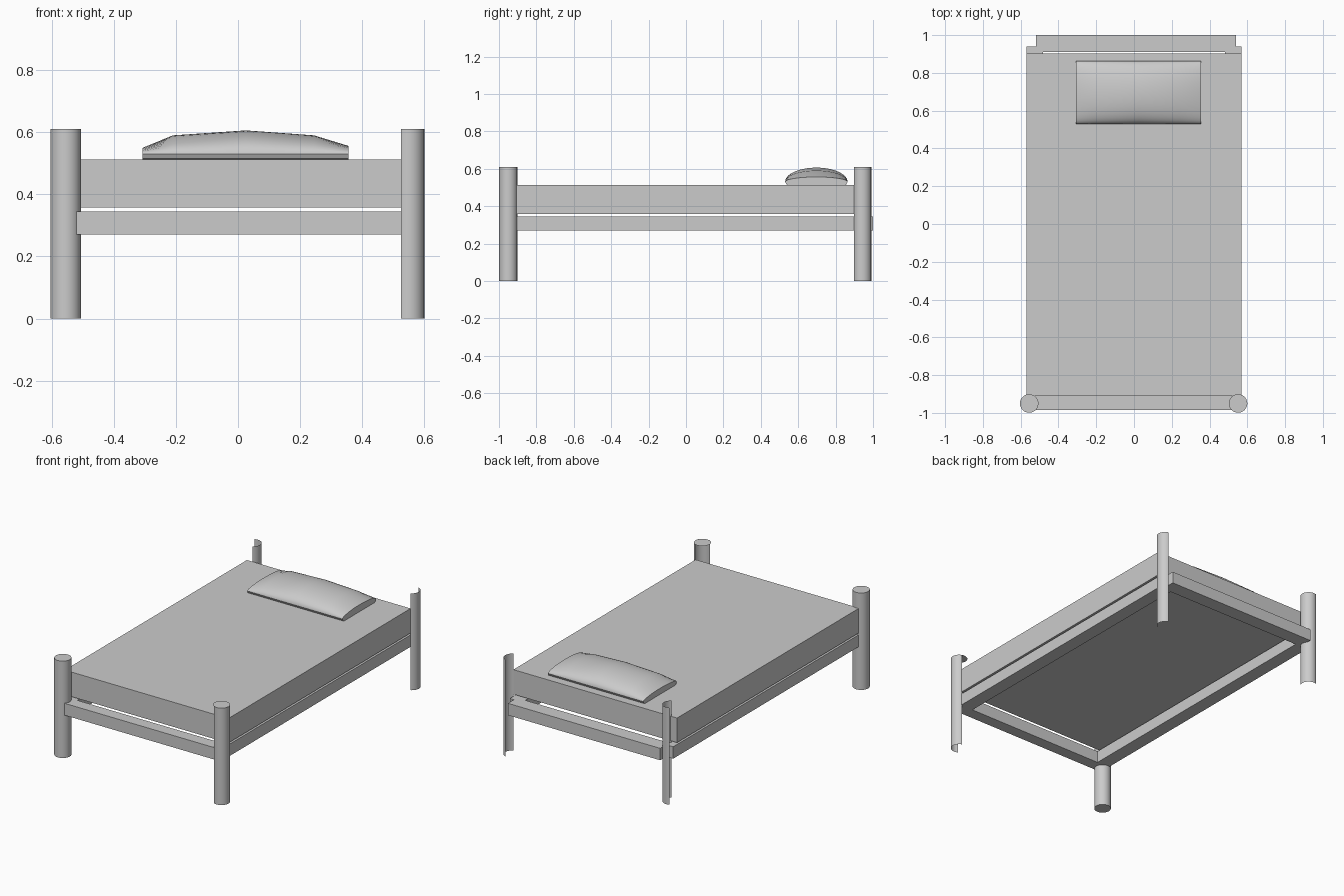
import bpy, bmesh
from math import sin, cos, pi, radians

if "Cube" in bpy.data.objects:
    bpy.data.objects.remove(bpy.data.objects["Cube"])


def finish(name, bm, smooth=False):
    mesh = bpy.data.meshes.new(name)
    bm.to_mesh(mesh)
    bm.free()
    ob = bpy.data.objects.new(name, mesh)
    bpy.context.collection.objects.link(ob)
    if smooth:
        bpy.ops.object.select_all(action='DESELECT')
        ob.select_set(True)
        bpy.context.view_layer.objects.active = ob
        bpy.ops.object.shade_smooth_by_angle(angle=radians(35))
    return ob


def box(name, x0, x1, y0, y1, z0, z1):
    bm = bmesh.new()
    bmesh.ops.create_cube(bm, size=1)
    for v in bm.verts:
        v.co = ((x0 + x1) / 2 + v.co.x * (x1 - x0),
                (y0 + y1) / 2 + v.co.y * (y1 - y0),
                (z0 + z1) / 2 + v.co.z * (z1 - z0))
    finish(name, bm)


def post(name, cx, cy, start=0, end=360, top=True, bottom=True):
    """Round post wall covering an arc, with optional full end discs."""
    bm = bmesh.new()
    r, h, n = 0.049, 0.61, 32

    def ring(a0, a1, count, z):
        return [bm.verts.new((cx + r * cos(radians(a0 + (a1 - a0) * i / n)),
                              cy + r * sin(radians(a0 + (a1 - a0) * i / n)), z))
                for i in range(count)]

    lo, hi = ring(start, end, n + 1, 0), ring(start, end, n + 1, h)
    for i in range(n):
        bm.faces.new((lo[i], lo[i + 1], hi[i + 1], hi[i]))
    if top:
        bm.faces.new(ring(0, 360, n, h))
    if bottom:
        bm.faces.new(ring(0, 360, n, 0)[::-1])
    bmesh.ops.remove_doubles(bm, verts=bm.verts, dist=0.0001)
    finish(name, bm, True)


# Posts: the front left is whole, the others are partly open shells
post("front_left_post", -0.555, -0.95)
post("front_right_post", 0.551, -0.95, -121, 70, bottom=False)
post("back_left_post", -0.555, 0.942, -58, 115, False, False)
post("back_right_post", 0.551, 0.942, -65, 75, False, False)

# Bed frame rails
box("front_rail", -0.52, 0.54, -0.985, -0.91, 0.27, 0.345)
box("back_rail", -0.52, 0.54, 0.91, 1.0, 0.27, 0.345)
for side, s in (("left", -1), ("right", 1)):
    a, b = sorted((0.482 * s, 0.569 * s))
    box(side + "_rail", a, b, -0.94, 0.94, 0.27, 0.345)

# Mattress
box("mattress", -0.57, 0.57, -0.91, 0.903, 0.357, 0.512)

# Pillow: domed sections lofted along x
bm = bmesh.new()
rings = []
for x, top in ((-0.307, 0.55), (-0.21, 0.59), (0.025, 0.606), (0.245, 0.59), (0.356, 0.556)):
    pts = [(0.697 + 0.167 * cos(pi * i / 20), 0.53 + (top - 0.53) * sin(pi * i / 20))
           for i in range(21)]
    pts += [(0.537, 0.516), (0.55, 0.51), (0.844, 0.51), (0.857, 0.516)]
    rings.append([bm.verts.new((x, y, z)) for y, z in pts])
n = len(rings[0])
for a, b in zip(rings, rings[1:]):
    for i in range(n):
        j = (i + 1) % n
        bm.faces.new((a[i], a[j], b[j], b[i]))
bm.faces.new(rings[0])
bm.faces.new(rings[-1])
bmesh.ops.recalc_face_normals(bm, faces=bm.faces)
finish("pillow", bm, True)
